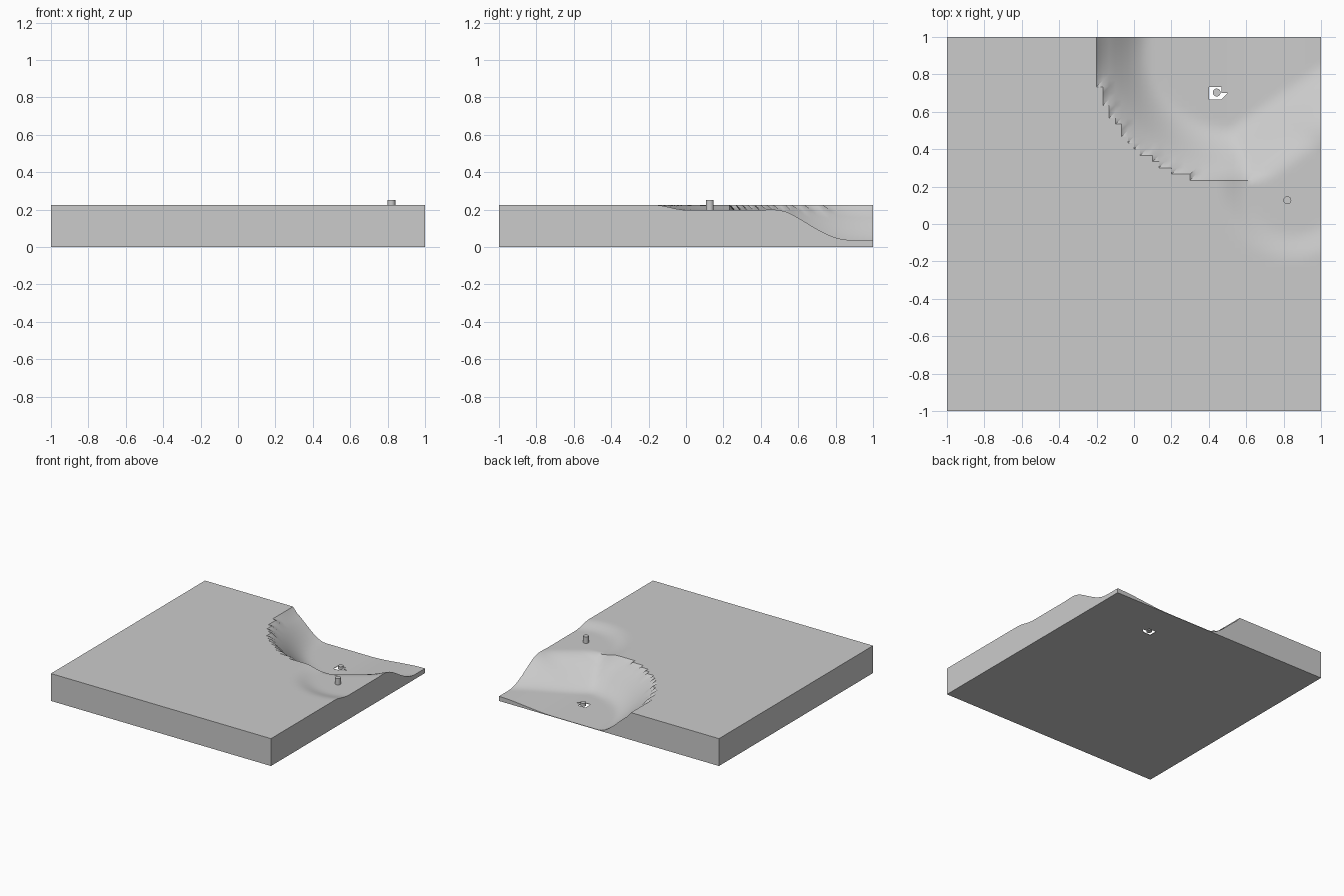
import bpy
import bmesh
import math

cube = bpy.data.objects.get("Cube")
if cube:
    bpy.data.objects.remove(cube)

grey = bpy.data.materials.new("light_grey")
grey.use_nodes = True
colour = (0.6, 0.6, 0.6, 1)
grey.diffuse_color = colour
grey.node_tree.nodes["Principled BSDF"].inputs["Base Color"].default_value = colour

CELLS = 60
STEP = 2 / CELLS
SLAB_TOP = 0.225


def smooth(t):
    t = max(0, min(1, t))
    return t * t * (3 - 2 * t)


def height(x, y):
    # Shallow shelf beside the basin
    shelf = SLAB_TOP - 0.028 * smooth((0.4 - math.hypot(x - 0.85, y - 0.2)) / 0.16)
    # Round basin with a small step at its rim
    inside = 0.715 - math.hypot(min(x - 0.52, 0), y - 0.95)
    wall = smooth(0.2 + inside / 0.36) if inside > 0 else 0
    # Diagonal bank running from the shelf down into the basin
    bank = smooth((y - 0.6 - 0.7 * (x - 1) + 0.19) / 0.46)
    floor = 0.004 + 0.034 * smooth((x - 0.5) / 0.5)
    return shelf - (shelf - floor) * min(wall, bank)


def finish(name, bm):
    bmesh.ops.recalc_face_normals(bm, faces=bm.faces)
    mesh = bpy.data.meshes.new(name)
    bm.to_mesh(mesh)
    bm.free()
    mesh.materials.append(grey)
    obj = bpy.data.objects.new(name, mesh)
    bpy.context.collection.objects.link(obj)
    bpy.ops.object.select_all(action="DESELECT")
    obj.select_set(True)
    bpy.context.view_layer.objects.active = obj
    bpy.ops.object.shade_smooth_by_angle(angle=math.radians(30))


# Terrain slab: a triangulated base, extruded up to the height of the land
bm = bmesh.new()
rows = [[bm.verts.new((i * STEP - 1, j * STEP - 1, 0)) for i in range(CELLS + 1)]
        for j in range(CELLS + 1)]
hole_i, hole_j = 42, 50
for j in range(CELLS):
    for i in range(CELLS):
        a, b = rows[j][i], rows[j][i + 1]
        c, d = rows[j + 1][i + 1], rows[j + 1][i]
        in_hole = i in (hole_i, hole_i + 1) and j in (hole_j, hole_j + 1)
        notch = i == hole_i + 2 and j == hole_j
        if not in_hole:
            bm.faces.new((a, b, c))
            if not notch:
                bm.faces.new((a, c, d))
bmesh.ops.delete(bm, geom=[v for v in bm.verts if not v.link_faces], context="VERTS")
top = bmesh.ops.extrude_face_region(bm, geom=list(bm.faces), use_keep_orig=True)
for v in top["geom"]:
    if isinstance(v, bmesh.types.BMVert):
        v.co.z = height(v.co.x, v.co.y)
finish("terrain_slab", bm)


# Marker pegs
def peg(name, x, y, low, high):
    bm = bmesh.new()
    bmesh.ops.create_cone(bm, cap_ends=True, segments=32, radius1=0.021,
                          radius2=0.021, depth=high - low)
    bmesh.ops.translate(bm, verts=bm.verts, vec=(x, y, (low + high) / 2))
    finish(name, bm)


peg("shelf_peg", 0.82, 0.127, 0.18, 0.25)
peg("basin_peg", 0.442, 0.703, 0, 0.025)
